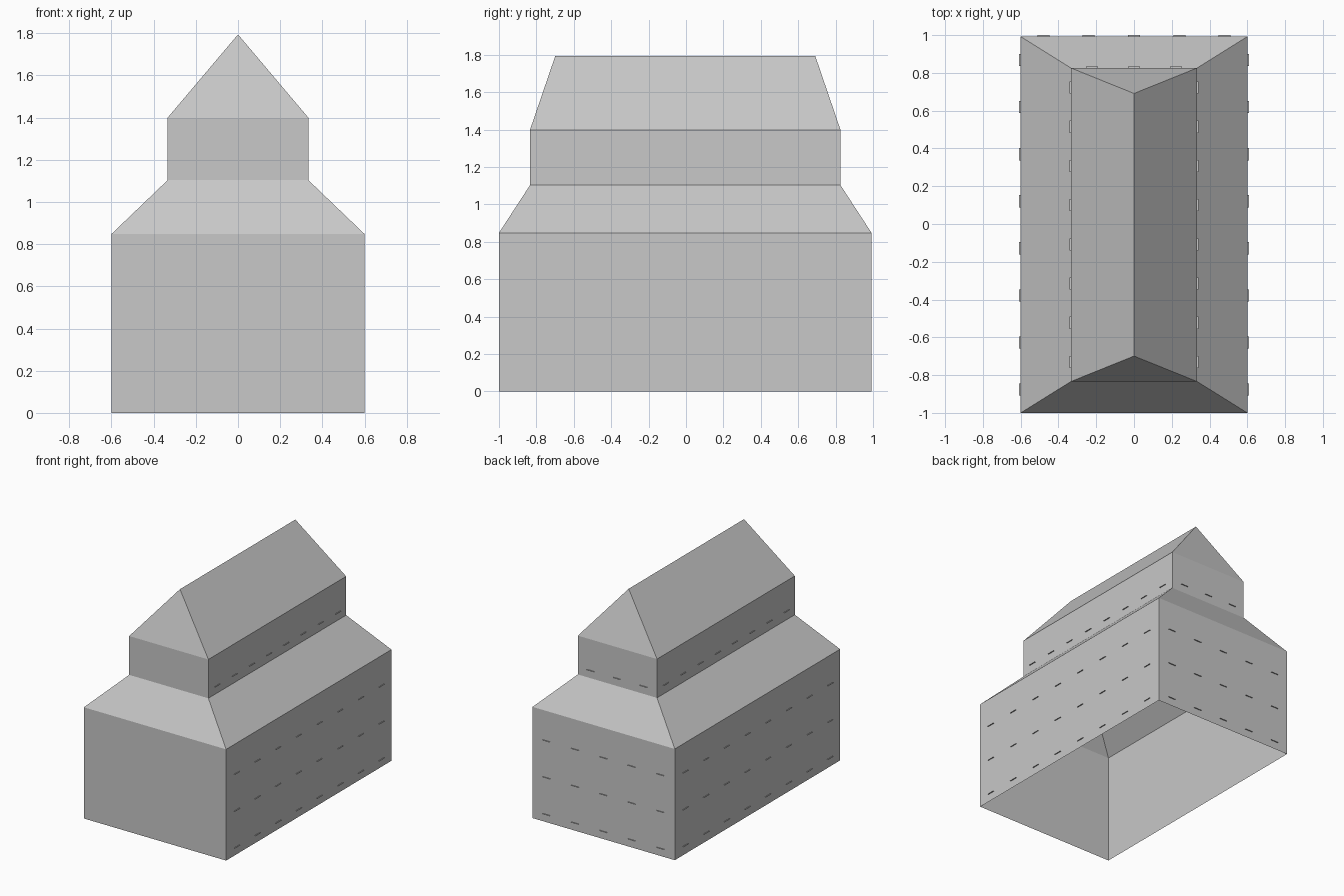
import bpy, bmesh

if "Cube" in bpy.data.objects:
    bpy.data.objects.remove(bpy.data.objects["Cube"])

grey = bpy.data.materials.new("plain grey")
grey.diffuse_color = (0.58, 0.58, 0.58, 1)
grey.use_nodes = True
grey.node_tree.nodes["Principled BSDF"].inputs["Base Color"].default_value = grey.diffuse_color

CY = -0.004                      # the shell sits slightly forward; rear sills fill the gap
EAVE, NECK, UPPER_EAVE, RIDGE = 0.848, 1.103, 1.399, 1.794
LOWER, UPPER = (0.60, 0.996), (0.334, 0.83)   # half width, half length
RIDGE_HALF = 0.695


def make_object(name, bm):
    mesh = bpy.data.meshes.new(name)
    bm.to_mesh(mesh)
    bm.free()
    mesh.materials.append(grey)
    obj = bpy.data.objects.new(name, mesh)
    bpy.context.collection.objects.link(obj)
    return obj


def ring(bm, half, z):
    w, l = half
    return [bm.verts.new((x * w, CY + y * l, z))
            for x, y in ((-1, -1), (1, -1), (1, 1), (-1, 1))]


def band(bm, low, high):
    for i in range(4):
        j = (i + 1) % 4
        bm.faces.new((low[i], low[j], high[j], high[i]))


def shell(name, low, z0, high, z1):
    bm = bmesh.new()
    band(bm, ring(bm, low, z0), ring(bm, high, z1))
    return make_object(name, bm)


# Open-bottomed shell: walls, skirt roof, upper walls
shell("lower_walls", LOWER, 0, LOWER, EAVE)
shell("skirt_roof", LOWER, EAVE, UPPER, NECK)
shell("upper_walls", UPPER, NECK, UPPER, UPPER_EAVE)

# Hipped top roof
bm = bmesh.new()
a, b, c, d = ring(bm, UPPER, UPPER_EAVE)
front = bm.verts.new((0, CY - RIDGE_HALF, RIDGE))
back = bm.verts.new((0, CY + RIDGE_HALF, RIDGE))
for face in ((a, b, front), (b, c, back, front), (c, d, back), (d, a, front, back)):
    bm.faces.new(face)
make_object("top_roof", bm)


# Paper-thin horizontal sills on both sides and the rear; the front is blank
def sills(name, half, side_count, rear_count, heights):
    w, l = half
    size, depth = 0.032, 0.008
    bm = bmesh.new()

    def plate(x0, x1, y0, y1, z):
        bm.faces.new([bm.verts.new(p) for p in
                      ((x0, y0, z), (x1, y0, z), (x1, y1, z), (x0, y1, z))])

    for z in heights:
        for i in range(side_count):
            y = CY - l + (i + 0.5) * 2 * l / side_count
            plate(w, w + depth, y - size, y + size, z)
            plate(-w - depth, -w, y - size, y + size, z + 0.008)
        for i in range(rear_count):
            x = -w + (i + 0.5) * 2 * w / rear_count
            plate(x - size, x + size, CY + l, CY + l + depth, z)
    return make_object(name, bm)


sills("lower_sills", LOWER, 8, 5, [0.06 + 0.281 * k for k in range(3)])
sills("upper_sills", UPPER, 8, 3, [1.163])
